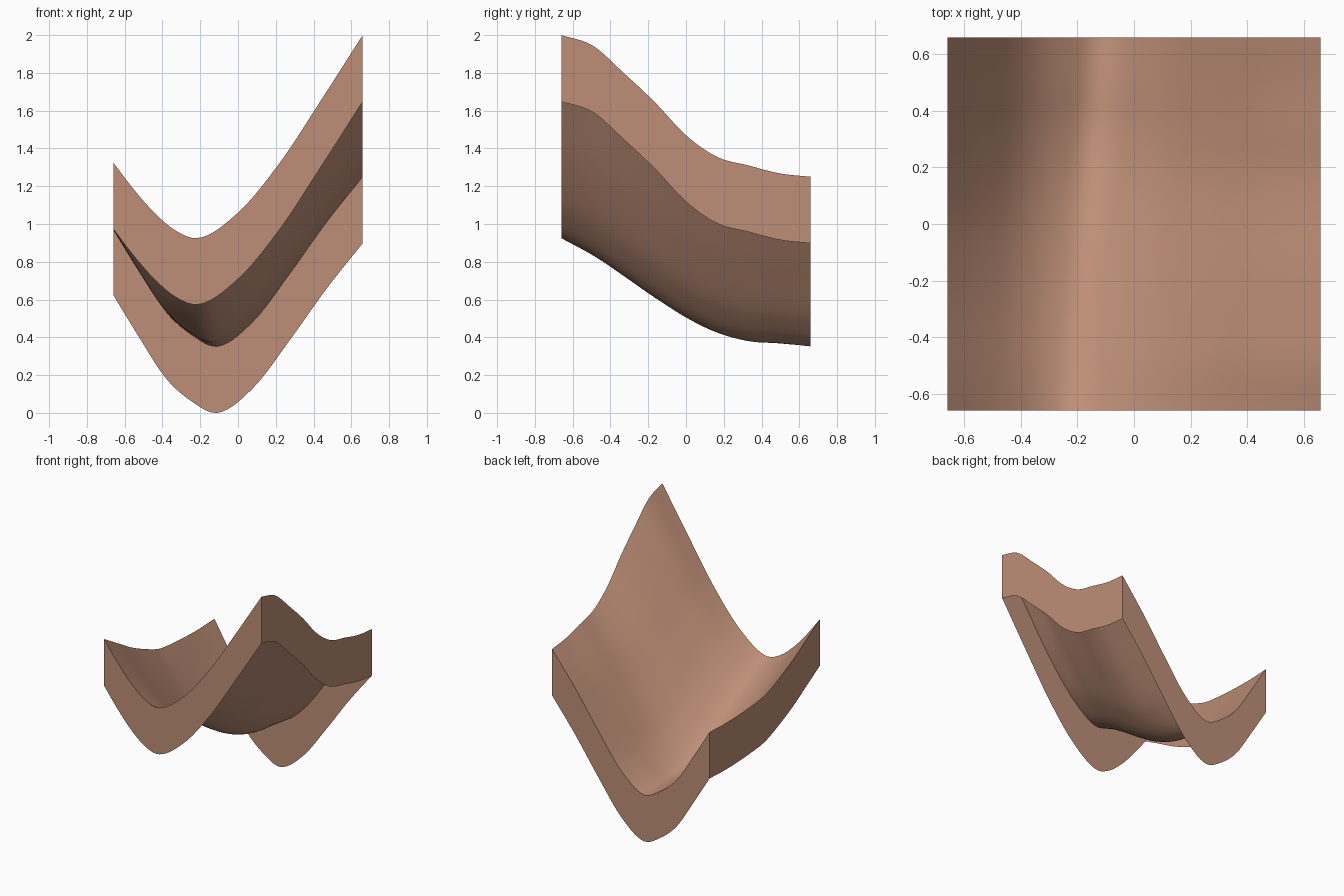
import bpy
import bmesh

if "Cube" in bpy.data.objects:
    bpy.data.objects.remove(bpy.data.objects["Cube"], do_unlink=True)

HALF = 0.66      # half the width of the square patch
DEPTH = 0.352    # height of the skirt walls
STEPS = 48       # grid divisions


def spline(values, t):
    """Smooth curve through evenly spaced values, t from 0 to 1."""
    pts = [2 * values[0] - values[1], *values, 2 * values[-1] - values[-2]]
    pos = t * (len(values) - 1)
    i = min(int(pos), len(values) - 2)
    f = pos - i
    a, b, c, d = pts[i:i + 4]
    return b + 0.5 * f * (c - a + f * (2 * a - 5 * b + 4 * c - d + f * (3 * (b - c) + d - a)))


# Heights running front to back along the two side edges and the valley
LEFT_SIDE = [2.0, 1.945, 1.8, 1.645, 1.47, 1.355, 1.31, 1.268, 1.25]
RIGHT_SIDE = [1.325, 1.23, 1.135, 1.06, 1.0, 0.98, 0.97, 0.968, 0.975]
VALLEY = [0.925, 0.835, 0.725, 0.61, 0.505, 0.425, 0.38, 0.368, 0.352]
# Cross-sections of the fold, as fractions of the rise on each side
FRONT_FOLD = [1, 0.64, 0.33, 0.10, 0, 0.126, 0.37, 0.68, 1]
BACK_FOLD = [1, 0.64, 0.30, 0.10, 0, 0.15, 0.43, 0.73, 1]


def height(x, y):
    t = (y + HALF) / (2 * HALF)
    floor_x = -0.22 + 0.11 * t
    u = (x - floor_x) / (HALF - floor_x if x > floor_x else HALF + floor_x)
    s = min(max((u + 1) / 2, 0), 1)
    fold = (1 - t) * spline(FRONT_FOLD, s) + t * spline(BACK_FOLD, s)
    low = spline(VALLEY, t)
    side = spline(LEFT_SIDE if u > 0 else RIGHT_SIDE, t)
    return low + max(fold, 0) * (side - low)


# Clay colour
clay = bpy.data.materials.new("clay_brown")
clay.use_nodes = True
colour = (0.515, 0.275, 0.185, 1)
clay.diffuse_color = colour
clay.node_tree.nodes["Principled BSDF"].inputs["Base Color"].default_value = colour

# Curved ground sheet
bm = bmesh.new()
bmesh.ops.create_grid(bm, x_segments=STEPS, y_segments=STEPS, size=HALF)
for v in bm.verts:
    v.co.z = height(v.co.x, v.co.y)
for f in bm.faces:
    f.smooth = True

# Skirt walls hanging from the border, open underneath
border = [e for e in bm.edges if e.is_boundary]
result = bmesh.ops.extrude_edge_only(bm, edges=border)["geom"]
for v in result:
    if isinstance(v, bmesh.types.BMVert):
        v.co.z -= DEPTH
bmesh.ops.recalc_face_normals(bm, faces=bm.faces)
bm.faces.ensure_lookup_table()
if bm.faces[0].normal.z < 0:
    bmesh.ops.reverse_faces(bm, faces=bm.faces)

mesh = bpy.data.meshes.new("terrain_patch")
bm.to_mesh(mesh)
bm.free()
mesh.materials.append(clay)
patch = bpy.data.objects.new("terrain_patch", mesh)
bpy.context.collection.objects.link(patch)

# Smooth sheet with crisp borders
bpy.ops.object.select_all(action="DESELECT")
patch.select_set(True)
bpy.context.view_layer.objects.active = patch
bpy.ops.object.shade_smooth_by_angle(angle=0.6)
